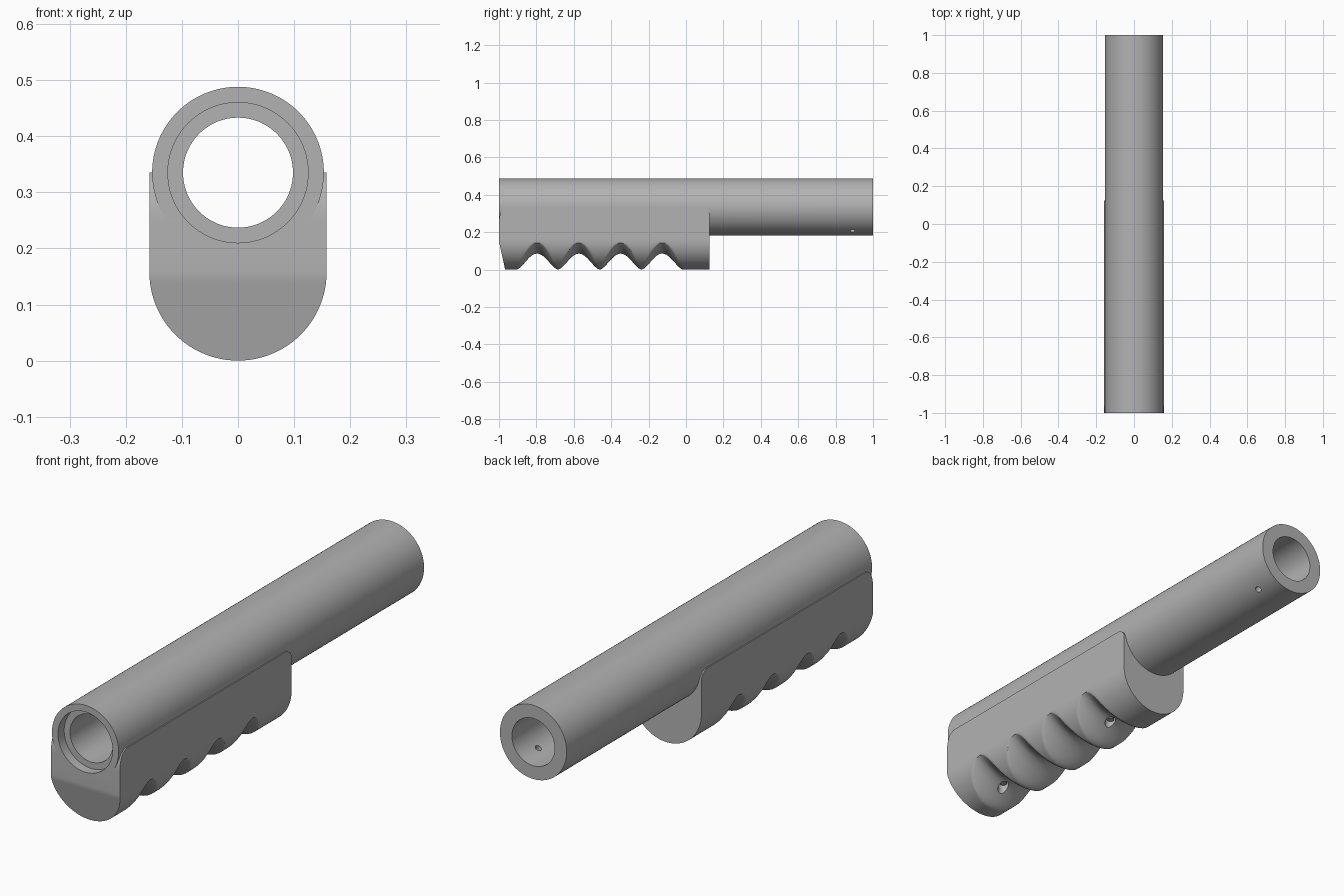
import bpy, bmesh, math
from mathutils import Vector

if "Cube" in bpy.data.objects:
    bpy.data.objects.remove(bpy.data.objects["Cube"])

AXIS_Z, TUBE_R, BORE_R = 0.335, 0.153, 0.098
HALF_W = 0.158            # half width of the grip and radius of its underside
Y_FRONT, Y_BACK = -1.0, 0.125
GROOVE_START, PITCH, GROOVES = -0.907, 0.223, 4


def material(name, value):
    mat = bpy.data.materials.new(name)
    mat.use_nodes = True
    color = (value, value, value, 1)
    mat.diffuse_color = color
    mat.node_tree.nodes["Principled BSDF"].inputs["Base Color"].default_value = color
    return mat


GREY = material("plain grey", 0.45)


def new_object(name, bm):
    bmesh.ops.recalc_face_normals(bm, faces=bm.faces)
    mesh = bpy.data.meshes.new(name)
    bm.to_mesh(mesh)
    bm.free()
    mesh.materials.append(GREY)
    obj = bpy.data.objects.new(name, mesh)
    bpy.context.collection.objects.link(obj)
    return obj


def rod(name, start, end, radius, sides=96):
    """Solid cylinder between two points."""
    start, end = Vector(start), Vector(end)
    bm = bmesh.new()
    bmesh.ops.create_cone(bm, cap_ends=True, segments=sides, radius1=radius,
                          radius2=radius, depth=(end - start).length)
    bm.transform((end - start).to_track_quat('Z', 'Y').to_matrix().to_4x4())
    bmesh.ops.translate(bm, verts=bm.verts, vec=(start + end) / 2)
    return new_object(name, bm)


def combine(target, other, operation):
    mod = target.modifiers.new(operation.lower(), 'BOOLEAN')
    mod.operation, mod.object, mod.solver = operation, other, 'EXACT'
    bpy.context.view_layer.objects.active = target
    bpy.ops.object.modifier_apply(modifier=mod.name)
    bpy.data.objects.remove(other)


def groove_height(y):
    """Height of the finger groove floor on the centre line."""
    t = (y - GROOVE_START) / PITCH
    if not 0 < t < GROOVES:
        return 0.0
    return 0.085 * (0.5 - 0.5 * math.cos(2 * math.pi * t)) ** 0.8


def corner(z, height, depth):
    """Setback of the rounded upper corner at height z."""
    t = max(0.0, min(1.0, (z - (AXIS_Z - height)) / height))
    return depth * (1 - math.sqrt(1 - t * t))


def front_y(z):
    return Y_FRONT + 0.033 * max(0, 0.15 - z) / 0.15 + corner(z, 0.085, 0.04)


def back_y(z):
    return Y_BACK - corner(z, 0.04, 0.03)


def half_section(y):
    """Points from the bottom centre up the +x side."""
    h, points = groove_height(y), []
    for i in range(25):
        a = math.pi / 2 * i / 24
        x = HALF_W * math.sin(a)
        z = HALF_W * (1 - math.cos(a))
        if h > 0:
            z = max(z, h + 0.24 - math.sqrt(0.24 ** 2 - x * x))
        points.append((x, z))
    wall = [0.2, 0.25] + [AXIS_Z - 0.085 * math.cos(math.pi / 2 * i / 10) for i in range(1, 11)]
    return points + [(HALF_W, z) for z in wall]


def build_grip():
    bm = bmesh.new()
    steps, rings = 150, []
    for s in range(steps + 1):
        y = -0.94 + 1.02 * (s - 1) / (steps - 2)
        half = half_section(y)
        section = [(-x, z) for x, z in reversed(half[1:])] + half
        ring = []
        for x, z in section:
            py = front_y(z) if s == 0 else back_y(z) if s == steps else y
            ring.append(bm.verts.new((x, py, z)))
        rings.append(ring)
    n = len(rings[0])
    for a, b in zip(rings, rings[1:]):
        for i in range(n):
            j = (i + 1) % n
            bm.faces.new((a[i], a[j], b[j], b[i]))
    # end faces, row by row from wall to wall
    for ring in (rings[0], rings[-1]):
        for i in range(n // 2 - 1):
            bm.faces.new((ring[i], ring[i + 1], ring[n - 2 - i], ring[n - 1 - i]))
        m = n // 2
        bm.faces.new((ring[m - 1], ring[m], ring[m + 1]))
    return new_object("grip", bm)


# tube and finger grip as one solid
handle = rod("tube_with_finger_grip", (0, -1, AXIS_Z), (0, 1, AXIS_Z), TUBE_R, 128)
combine(handle, build_grip(), 'UNION')

# bore and front counterbore
combine(handle, rod("bore", (0, -1.1, AXIS_Z), (0, 1.1, AXIS_Z), BORE_R), 'DIFFERENCE')
combine(handle, rod("counterbore", (0, -1.1, AXIS_Z), (0, -0.96, AXIS_Z), 0.125), 'DIFFERENCE')

# small set screw hole near the back, low on the left side
centre = Vector((0, 0.89, AXIS_Z))
out = Vector((0.085, 0, -0.128)).normalized()
combine(handle, rod("pin_hole", centre + out * 0.06, centre + out * 0.2, 0.013, 24), 'DIFFERENCE')

# screw holes in the first and last grooves, with the screws inside
for label, y in (("front", -0.83), ("back", -0.15)):
    combine(handle, rod("screw_hole", (0, y, -0.05), (0, y, 0.13), 0.022, 32), 'DIFFERENCE')
    screw = rod(label + "_grip_screw", (0, y, 0.085), (0, y, 0.135), 0.015, 32)
    screw.data.shade_flat()

# smooth shading with crisp edges
bpy.ops.object.select_all(action='DESELECT')
handle.select_set(True)
bpy.context.view_layer.objects.active = handle
bpy.ops.object.shade_smooth_by_angle(angle=math.radians(30))
